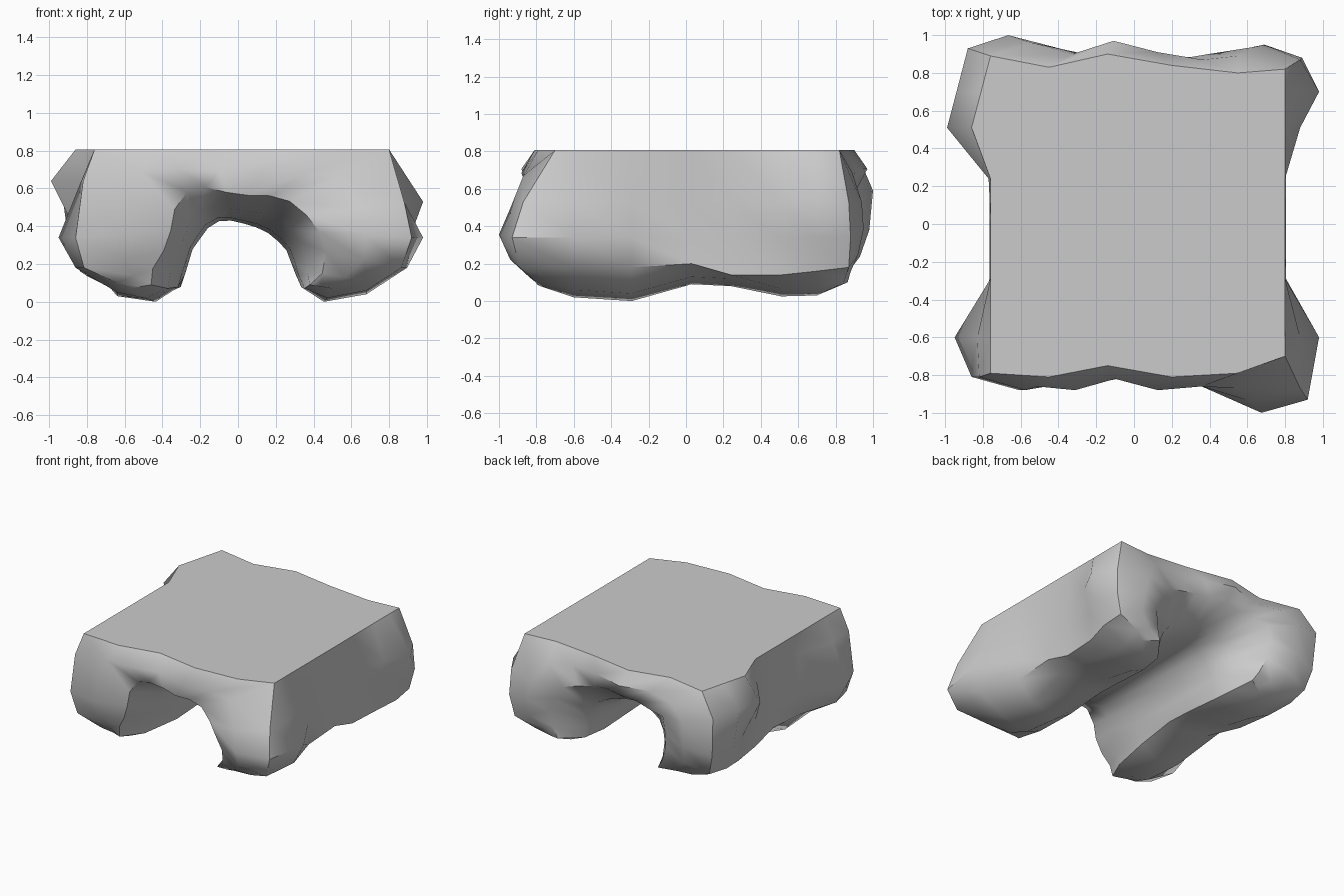
import bpy, bmesh, math

if "Cube" in bpy.data.objects:
    bpy.data.objects.remove(bpy.data.objects["Cube"])

TOP_X = [-0.45, -0.14, 0.2, 0.55, 0.8]
N = 16


def resample(pts):
    """Spread N points evenly along a polyline."""
    d = [0]
    for a, b in zip(pts, pts[1:]):
        d.append(d[-1] + math.dist(a, b))
    out = []
    for i in range(N):
        s = d[-1] * i / (N - 1)
        k = max(j for j in range(len(pts) - 1) if d[j] <= s + 1e-9)
        t = (s - d[k]) / (d[k + 1] - d[k])
        out.append(tuple(p + (q - p) * t for p, q in zip(pts[k], pts[k + 1])))
    return out


# Arch openings: front mouth, narrow middle, wide back mouth
FRONT = resample([(-0.46, 0.06), (-0.45, 0.2), (-0.37, 0.3), (-0.33, 0.52), (-0.23, 0.62), (0, 0.565),
                  (0.24, 0.56), (0.41, 0.42), (0.47, 0.28), (0.44, 0.12), (0.38, 0.06)])
MIDDLE = resample([(-0.3, 0.08), (-0.24, 0.28), (-0.16, 0.39), (-0.08, 0.44), (0.05, 0.41),
                   (0.14, 0.38), (0.25, 0.29), (0.33, 0.08)])
BACK = resample([(-0.36, 0.06), (-0.47, 0.33), (-0.46, 0.54), (-0.2, 0.58), (0, 0.62),
                 (0.2, 0.59), (0.45, 0.52), (0.55, 0.3), (0.49, 0.07)])


def section(lh, ll, rh, rl, edge, foot, mouth, w):
    """Outer and inner outlines (x, z) of the arched cross-section."""
    inner = [(m[0] + (e[0] - m[0]) * w, max(foot + 0.02, m[1] + (e[1] - m[1]) * w))
             for m, e in zip(MIDDLE, mouth)]
    outer = [(inner[0][0] - 0.12, foot), (-0.64, foot + 0.03), ((ll - 0.77) / 2, edge), (ll, 0.34), (lh, 0.64)]
    outer += [(x, 0.807) for x in [min(-0.76, lh + 0.13)] + TOP_X]
    outer += [(rh, 0.53), (rl, 0.34), ((rl + 0.81) / 2, edge), (0.68, foot + 0.04), (inner[-1][0] + 0.12, foot)]
    return outer, inner


# y, left high/low, right high/low, lower edge, foot, mouth shape, mouth weight
STATIONS = [
    (-0.78, -0.82, -0.86, 0.88, 0.92, 0.18, 0.07, FRONT, 1),
    (-0.60, -0.83, -0.95, 0.88, 0.98, 0.18, 0.02, FRONT, 0.45),
    (-0.29, -0.76, -0.76, 0.80, 0.80, 0.18, 0.00, FRONT, 0.1),
    (0.03, -0.76, -0.76, 0.80, 0.80, 0.20, 0.09, BACK, 0),
    (0.24, -0.77, -0.76, 0.80, 0.80, 0.14, 0.08, BACK, 0),
    (0.51, -0.99, -0.84, 0.88, 0.83, 0.14, 0.025, BACK, 0.05),
    (0.70, -0.94, -0.90, 0.98, 0.91, 0.16, 0.03, BACK, 0.25),
    (0.85, -0.88, -0.86, 0.88, 0.89, 0.18, 0.08, BACK, 1),
]
# End bulge positions along the arch, left foot to right foot
FRONT_Y = [-0.74, -0.78, -0.84, -0.88, -0.88, -0.86, -0.88, -0.82, -0.88, -0.86, -0.87,
           -0.94, -1.0, -0.94, -0.84, -0.78]
BACK_Y = [0.82, 0.86, 0.93, 0.98, 1.0, 0.96, 0.90, 0.97, 0.91, 0.87, 0.89,
          0.94, 0.95, 0.92, 0.88, 0.84]

bm = bmesh.new()
rings = []


def add_ring(outer, inner, yo, yi):
    pts = [(x, yo[i], z) for i, (x, z) in enumerate(outer)]
    pts += [(x, yi[i], z) for i, (x, z) in reversed(list(enumerate(inner)))]
    rings.append([bm.verts.new(p) for p in pts])


def add_end(row, ys, sign, lip, first):
    """End station following the wavy rim, plus its bulged closing line."""
    outer, inner = section(*row[1:])
    mid = [((a[0] + b[0]) / 2, (a[1] + b[1]) / 2) for a, b in zip(outer, inner)]
    setback = [0.03, 0.03, 0.05] + [0.07] * 10 + [0.05, 0.03, 0.03]
    rim_y = [y - sign * s for y, s in zip(ys, setback)]
    if sign < 0:
        rim_y[10] = -0.7
    rim = (outer, inner, rim_y, [0.4 * y + 0.6 * lip for y in ys])
    cap = (mid, mid, ys, ys)
    for r in ((cap, rim) if first else (rim, cap)):
        add_ring(*r)


# Body lofted front to back
add_end(STATIONS[0], FRONT_Y, -1, -0.81, True)
for row in STATIONS[1:-1]:
    o, i = section(*row[1:])
    add_ring(o, i, [row[0]] * N, [row[0]] * N)
add_end(STATIONS[-1], BACK_Y, 1, 0.88, False)
for a, b in zip(rings, rings[1:]):
    for k in range(2 * N):
        j = (k + 1) % (2 * N)
        bm.faces.new((a[k], a[j], b[j], b[k]))
bmesh.ops.remove_doubles(bm, verts=bm.verts, dist=0.0005)
bmesh.ops.recalc_face_normals(bm, faces=bm.faces)

mesh = bpy.data.meshes.new("arched_table")
bm.to_mesh(mesh)
bm.free()
table = bpy.data.objects.new("arched_table", mesh)
bpy.context.collection.objects.link(table)
bpy.context.view_layer.objects.active = table
table.select_set(True)
bpy.ops.object.shade_smooth_by_angle(angle=math.radians(45))
